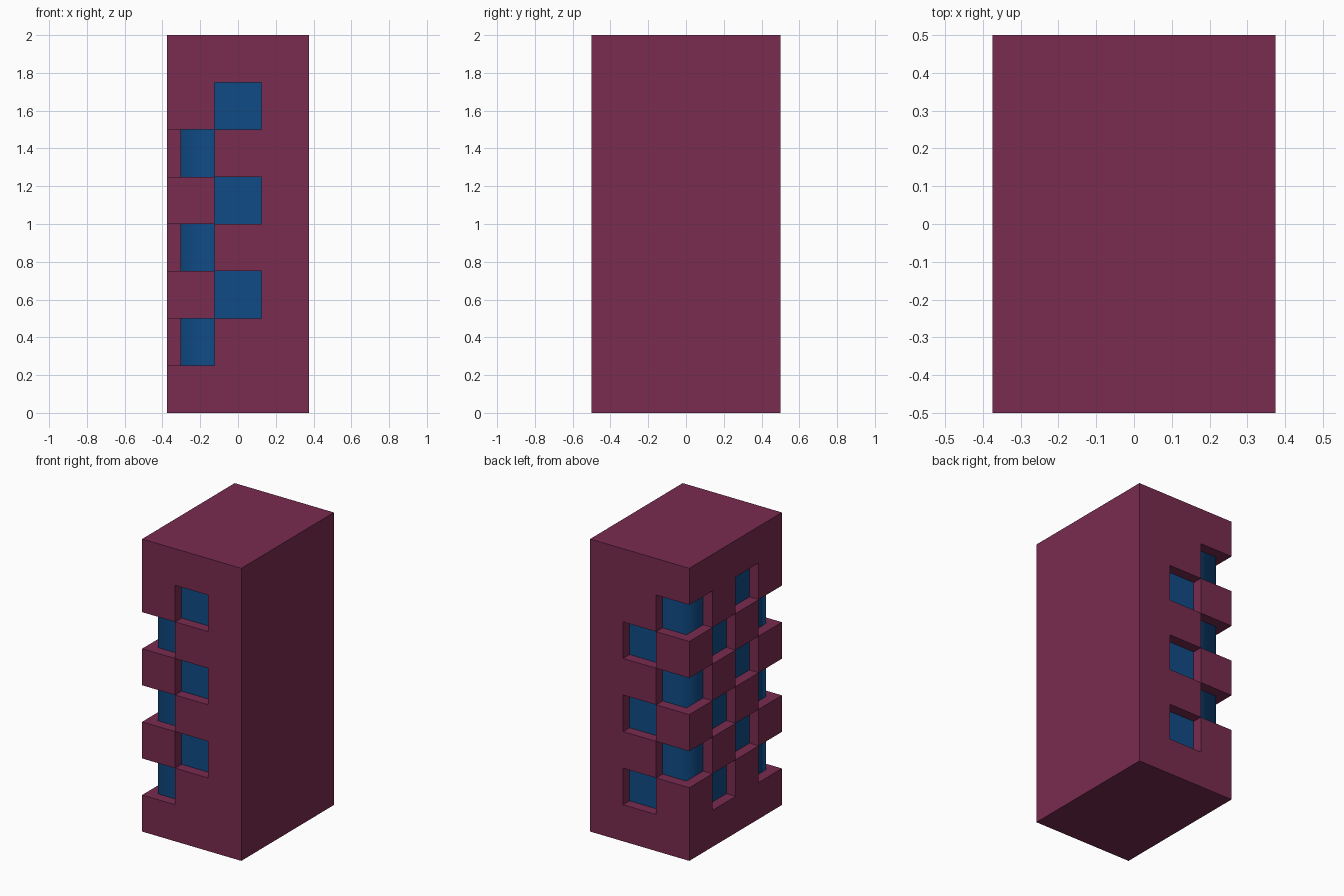
import bpy, bmesh
from mathutils import Vector, Matrix

if "Cube" in bpy.data.objects:
    bpy.data.objects.remove(bpy.data.objects["Cube"])

W, D, H = 0.75, 1.0, 2.0      # tower size
C = 0.25                      # window cell
DEPTH = 0.07                  # window recess


def material(name, rgb):
    m = bpy.data.materials.new(name)
    m.diffuse_color = (*rgb, 1)
    m.use_nodes = True
    m.node_tree.nodes["Principled BSDF"].inputs["Base Color"].default_value = m.diffuse_color
    return m


def make_object(name, bm, mat, smooth):
    for f in bm.faces:
        f.smooth = smooth
    me = bpy.data.meshes.new(name)
    bm.to_mesh(me)
    me.materials.append(mat)
    bpy.context.collection.objects.link(bpy.data.objects.new(name, me))
    bm.free()


# Tower block, cut into a grid of window-sized cells
bm = bmesh.new()
bmesh.ops.create_cube(bm, size=1, matrix=Matrix.Translation((0, 0, H / 2)) @ Matrix.Diagonal((W, D, H, 1)))
for axis, size, start in ((0, W, -W / 2), (1, D, -D / 2), (2, H, 0)):
    no = Vector([float(axis == i) for i in range(3)])
    for k in range(1, round(size / C)):
        bmesh.ops.bisect_plane(bm, geom=bm.verts[:] + bm.edges[:] + bm.faces[:],
                               plane_co=no * (start + k * C), plane_no=no)
bm.normal_update()

# Checkerboard of windows around front, left and back; corner cells wrap round
windows = {}
for f in bm.faces:
    c, n = f.calc_center_median() - f.normal * 0.01, f.normal
    if abs(n.z) > 0.5 or n.x > 0.5:
        continue
    col = int((c.x + W / 2) // C)
    bay = int((c.y + D / 2) // C)
    row = int(c.z // C)
    if col < 2 and 1 <= row <= 6 and (col + bay + row) % 2 == 1:
        windows.setdefault((col, bay, row), []).append(f)

# Push each window inwards
panes = []
for faces in windows.values():
    new = bmesh.ops.extrude_face_region(bm, geom=faces)["geom"]
    old = [f for f in faces if f.is_valid]
    if old:
        bmesh.ops.delete(bm, geom=old, context='FACES')
    for g in new:
        if isinstance(g, bmesh.types.BMVert):
            if g.co.x < -W / 2 + 0.001:
                g.co.x += DEPTH
            if abs(g.co.y) > D / 2 - 0.001:
                g.co.y -= DEPTH if g.co.y > 0 else -DEPTH
        elif isinstance(g, bmesh.types.BMFace):
            panes.append(g)
for f in panes:
    f.material_index = 1
bmesh.ops.recalc_face_normals(bm, faces=bm.faces[:])

# Split into walls and glass; corner panes are smooth across the fold
glass = bm.copy()
for mesh, drop in ((bm, 1), (glass, 0)):
    bmesh.ops.delete(mesh, geom=[f for f in mesh.faces if f.material_index == drop], context='FACES')
    for f in mesh.faces:
        f.material_index = 0
make_object("tower_walls", bm, material("plum", (0.19, 0.025, 0.08)), False)
make_object("window_glass", glass, material("blue", (0.005, 0.07, 0.235)), True)
